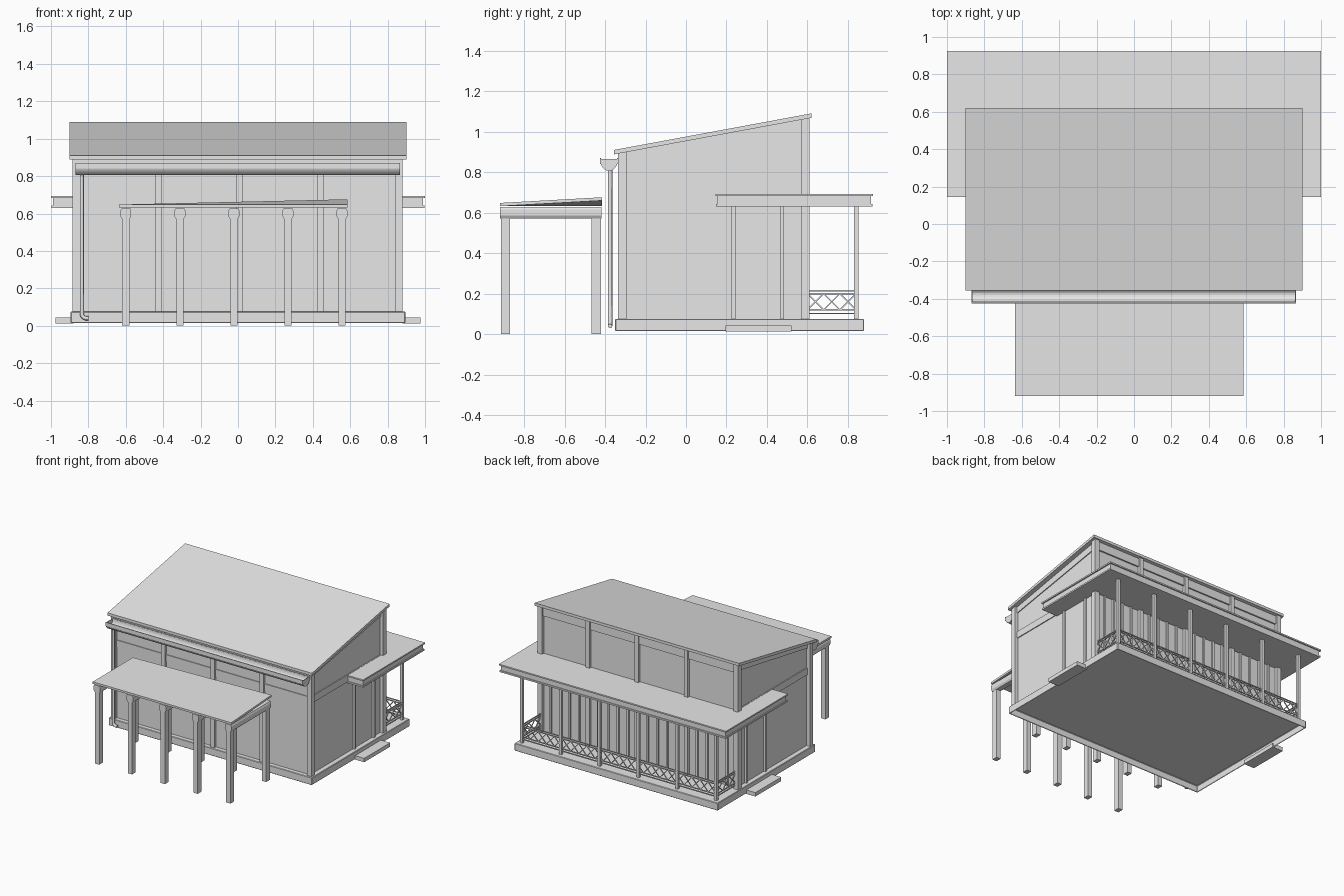
import bpy
import bmesh
import math
from mathutils import Matrix, Vector

cube = bpy.data.objects.get("Cube")
if cube:
    bpy.data.objects.remove(cube, do_unlink=True)

GREY = (0.8, 0.8, 0.8, 1)
grey = bpy.data.materials.new("plain_grey")
grey.use_nodes = True
grey.diffuse_color = GREY
grey.node_tree.nodes["Principled BSDF"].inputs["Base Color"].default_value = GREY


def finish(name, bm):
    bmesh.ops.recalc_face_normals(bm, faces=bm.faces)
    mesh = bpy.data.meshes.new(name)
    bm.to_mesh(mesh)
    bm.free()
    mesh.materials.append(grey)
    obj = bpy.data.objects.new(name, mesh)
    bpy.context.collection.objects.link(obj)
    return obj


def box(name, x, y, z):
    """Box between pairs of limits on each axis."""
    bm = bmesh.new()
    lims = (x, y, z)
    size = [b - a for a, b in lims]
    mid = [(a + b) / 2 for a, b in lims]
    bmesh.ops.create_cube(bm, size=1, matrix=Matrix.Translation(mid) @ Matrix.Diagonal((*size, 1)))
    return finish(name, bm)


def prism(name, points, start, end, axis="x"):
    """Outline in the (y, z) plane swept along x, or in (x, z) swept along y."""
    bm = bmesh.new()
    put = (lambda a, b: (start, a, b)) if axis == "x" else (lambda a, b: (a, start, b))
    face = bm.faces.new([bm.verts.new(put(a, b)) for a, b in points])
    new = bmesh.ops.extrude_face_region(bm, geom=[face])["geom"]
    shift = (end - start, 0, 0) if axis == "x" else (0, end - start, 0)
    bmesh.ops.translate(bm, vec=shift, verts=[v for v in new if isinstance(v, bmesh.types.BMVert)])
    return finish(name, bm)


def bars(name, segments, width):
    """Thin square bars between pairs of points, in one object."""
    bm = bmesh.new()
    for a, b in segments:
        a, b = Vector(a), Vector(b)
        d = b - a
        turn = d.to_track_quat("Z", "Y").to_matrix().to_4x4()
        size = Matrix.Diagonal((width, width, d.length, 1))
        bmesh.ops.create_cube(bm, size=1, matrix=Matrix.Translation((a + b) / 2) @ turn @ size)
    return finish(name, bm)


def under_roof(y):
    return 0.888 + 0.185 * (y + 0.355)


# Hollow base slab, open below
bm = bmesh.new()
bmesh.ops.create_cube(bm, size=1, matrix=Matrix.Translation((0, 0.265, 0.045))
                      @ Matrix.Diagonal((1.79, 1.23, 0.06, 1)))
bm.normal_update()
bmesh.ops.delete(bm, geom=[f for f in bm.faces if f.normal.z < -0.5], context="FACES")
slab = finish("base_slab", bm)
shell = slab.modifiers.new("shell", "SOLIDIFY")
shell.thickness = 0.01
shell.offset = -1
edge = slab.modifiers.new("edge", "BEVEL")
edge.width = 0.004

# House body and main roof
Y0, Y1 = -0.315, 0.588
prism("house_body", [(Y0, 0.07), (Y1, 0.07), (Y1, under_roof(Y1)), (Y0, under_roof(Y0))], -0.855, 0.855)
roof_line = [(-0.355, under_roof(-0.355)), (0.62, under_roof(0.62))]
prism("main_roof", roof_line + [(y, z + 0.022) for y, z in reversed(roof_line)], -0.9, 0.9)

# Wall posts front and back, reaching the sloping roof
post_xs = [-0.865, -0.425, 0.01, 0.44, 0.86]
for i, x in enumerate(post_xs):
    for side, a, b in (("front", -0.335, -0.295), ("back", 0.567, 0.61)):
        w = 0.02 if i in (0, 4) else 0.017
        prism(f"{side}_post_{i}", [(a, 0.07), (b, 0.07), (b, under_roof(b)), (a, under_roof(a))],
              x - w, x + w)

# Wall trim: bands at mid height, beams under the roof
box("front_band", (-0.855, 0.855), (-0.321, -0.31), (0.64, 0.695))
box("front_top_beam", (-0.855, 0.855), (-0.328, -0.31), (0.84, under_roof(-0.328)))
box("back_top_beam", (-0.855, 0.855), (0.58, 0.6), (0.995, under_roof(0.58)))
for side in (-1, 1):
    tag = "left" if side > 0 else "right"
    inner, outer = side * 0.85, side * 0.862
    prism(f"{tag}_top_trim", [(-0.3, 0.85), (0.57, 1.002), (0.57, under_roof(0.57)), (-0.3, under_roof(-0.3))],
          inner, outer)
    xs = sorted((inner, outer))
    box(f"{tag}_band", xs, (-0.3, 0.57), (0.64, 0.695))
    for y in (0.235, 0.475):
        box(f"{tag}_door_jamb", sorted((inner, side * 0.87)), (y - 0.009, y + 0.009), (0.07, 0.64))
    box(f"{tag}_step", sorted((side * 0.88, side * 0.975)), (0.195, 0.52), (0.012, 0.043))

# Door frames along the back wall
for i in range(4):
    for f in (0.2, 0.4, 0.6, 0.8):
        x = post_xs[i] + f * (post_xs[i + 1] - post_xs[i])
        box("back_batten", (x - 0.008, x + 0.008), (0.58, 0.6), (0.07, 0.64))

# Veranda roof with a grooved fascia
for name, z, inset in (("lower", (0.63, 0.642), 0.003), ("middle", (0.642, 0.682), 0.01), ("upper", (0.682, 0.693), 0)):
    box(f"veranda_roof_{name}", (-1 + inset, 1 - inset), (0.145 + inset, 0.925 - inset), z)

# Veranda posts and lattice railing
RX, RY = 0.855, 0.84
for i in range(6):
    x = -RX + i * RX * 2 / 5
    box(f"veranda_post_{i}", (x - 0.011, x + 0.011), (RY - 0.011, RY + 0.011), (0.07, 0.635))


def railing(name, a, b, count):
    a, b = Vector(a), Vector(b)
    up = Vector((0, 0, 1))
    rails = [(a + up * z, b + up * z) for z in (0.102, 0.12, 0.2, 0.215)]
    cross = []
    for i in range(count):
        p, q = a.lerp(b, i / count), a.lerp(b, (i + 1) / count)
        cross += [(p + up * 0.12, q + up * 0.2), (p + up * 0.2, q + up * 0.12)]
    bars(name + "_rails", rails, 0.007)
    bars(name + "_lattice", cross, 0.006)


railing("back_railing", (-RX, RY, 0), (RX, RY, 0), 24)
railing("left_railing", (RX, 0.6, 0), (RX, RY, 0), 3)
railing("right_railing", (-RX, 0.6, 0), (-RX, RY, 0), 3)

# Half-round gutter with closed ends
arc = [math.pi + math.pi * i / 12 for i in range(13)]
outer = [(-0.38 + 0.045 * math.cos(t), 0.866 + 0.06 * math.sin(t)) for t in arc]
inner = [(-0.38 + 0.038 * math.cos(t), 0.866 + 0.052 * math.sin(t)) for t in reversed(arc)]
prism("gutter", outer + inner, -0.87, 0.867)
for x in (-0.87, 0.861):
    prism("gutter_end", outer, x, x + 0.006)
for y in (-0.425, -0.341):
    box("gutter_lip", (-0.87, 0.867), (y, y + 0.006), (0.84, 0.87))

# Downpipe with a small elbow
curve = bpy.data.curves.new("downpipe", "CURVE")
curve.dimensions = "3D"
curve.bevel_depth = 0.011
curve.bevel_resolution = 2
curve.use_fill_caps = True
path = [(-0.835, 0.815), (-0.835, 0.06), (-0.828, 0.046), (-0.815, 0.04), (-0.8, 0.04)]
spline = curve.splines.new("POLY")
spline.points.add(len(path) - 1)
for point, (x, z) in zip(spline.points, path):
    point.co = (x, -0.375, z, 1)
curve.materials.append(grey)
bpy.context.collection.objects.link(bpy.data.objects.new("downpipe", curve))

# Front canopy: paired posts, chamfered beams, roof with one raised corner
for i in range(5):
    x = -0.6 + i * 0.289
    for side, y in (("outer", -0.892), ("inner", -0.443)):
        box(f"canopy_{side}_post_{i}", (x - 0.019, x + 0.019), (y - 0.023, y + 0.023), (0, 0.575))
    half = [(0.02, 0.57), (0.029, 0.585), (0.029, 0.615), (0.023, 0.628)]
    outline = [(x + a, z) for a, z in half] + [(x - a, z) for a, z in reversed(half)]
    prism(f"canopy_beam_{i}", outline, -0.918, -0.418, "y")
canopy = box("canopy_roof", (-0.635, 0.585), (-0.92, -0.415), (0.632, 0.648))
for v in canopy.data.vertices:
    if v.co.x > 0 and v.co.y > -0.6:
        v.co.z += 0.028
